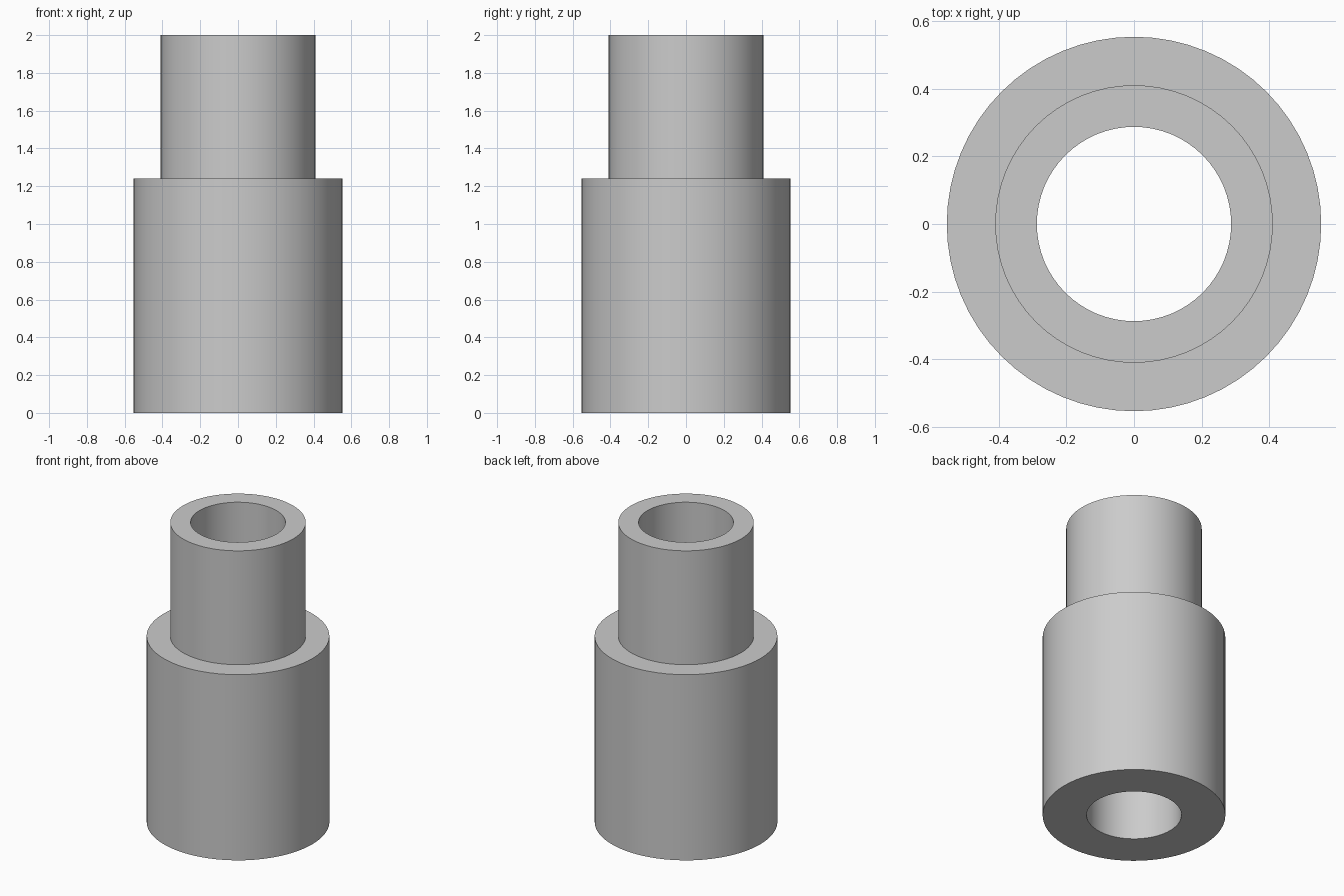
import bpy
import bmesh
import math

SEGMENTS = 64
BORE, NECK, BODY = 0.287, 0.41, 0.553
STEP, TOP = 1.24, 2.0

if "Cube" in bpy.data.objects:
    bpy.data.objects.remove(bpy.data.objects["Cube"], do_unlink=True)

# Plain grey material
grey = bpy.data.materials.new("plain grey")
grey.use_nodes = True
colour = (0.6, 0.6, 0.6, 1)
grey.diffuse_color = colour
grey.node_tree.nodes["Principled BSDF"].inputs["Base Color"].default_value = colour

# Stepped sleeve with a through bore: closed profile turned about z
profile = [(BORE, 0), (BODY, 0), (BODY, STEP), (NECK, STEP), (NECK, TOP), (BORE, TOP)]
bm = bmesh.new()
rings = []
for radius, height in profile:
    ring = []
    for i in range(SEGMENTS):
        angle = math.tau * i / SEGMENTS
        ring.append(bm.verts.new((radius * math.cos(angle), radius * math.sin(angle), height)))
    rings.append(ring)
for lower, upper in zip(rings, rings[1:] + rings[:1]):
    for i in range(SEGMENTS):
        j = (i + 1) % SEGMENTS
        bm.faces.new((lower[i], lower[j], upper[j], upper[i]))
bmesh.ops.recalc_face_normals(bm, faces=bm.faces)

mesh = bpy.data.meshes.new("stepped_sleeve")
bm.to_mesh(mesh)
bm.free()
mesh.materials.append(grey)
sleeve = bpy.data.objects.new("stepped_sleeve", mesh)
bpy.context.collection.objects.link(sleeve)

# Smooth round walls, sharp rims
bpy.ops.object.select_all(action="DESELECT")
sleeve.select_set(True)
bpy.context.view_layer.objects.active = sleeve
bpy.ops.object.shade_smooth_by_angle(angle=math.radians(30))
